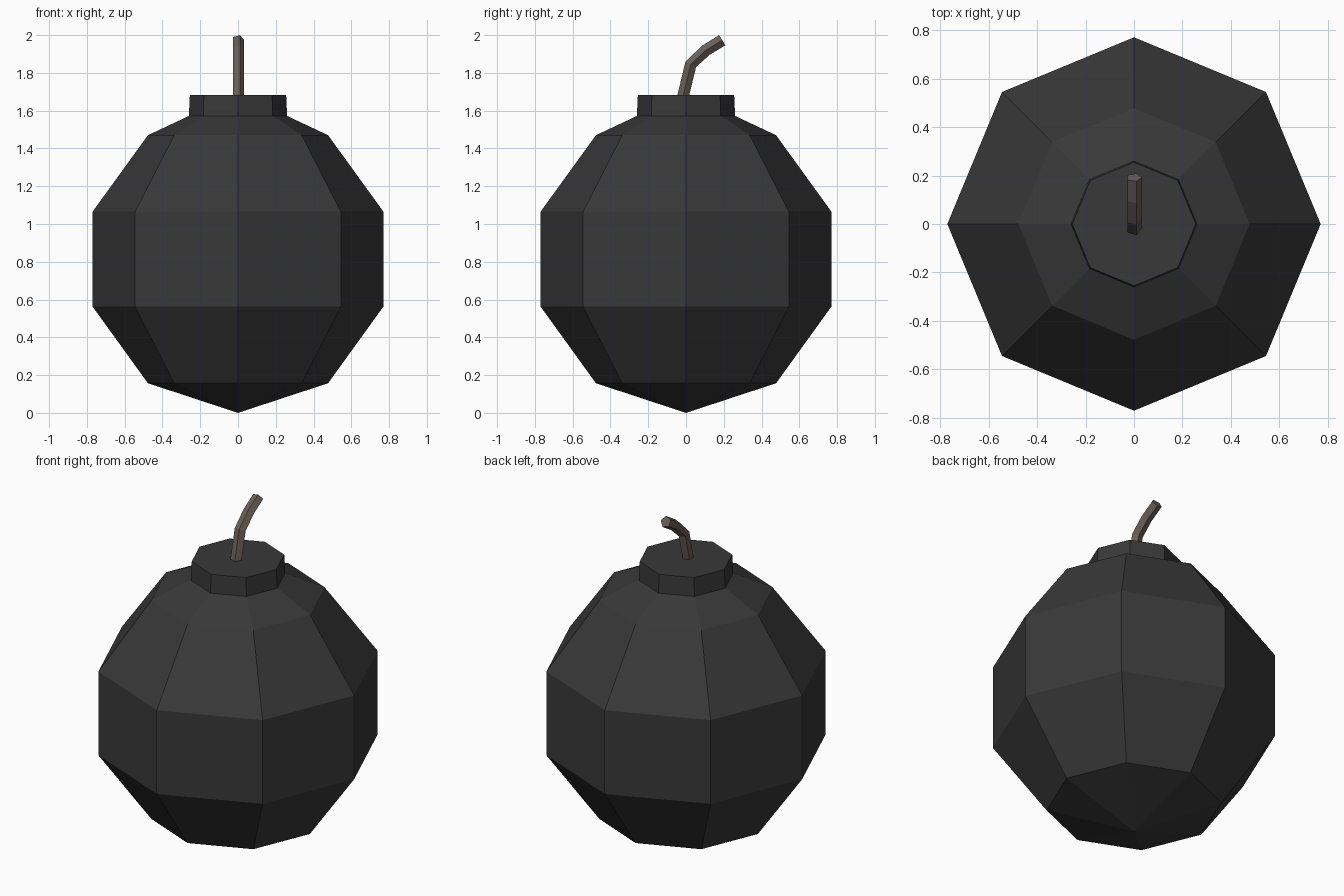
import bpy
import bmesh
from math import sin, cos, tau
from mathutils import Vector

if "Cube" in bpy.data.objects:
    bpy.data.objects.remove(bpy.data.objects["Cube"])


def material(name, rgb):
    m = bpy.data.materials.new(name)
    m.diffuse_color = (*rgb, 1)
    m.use_nodes = True
    m.node_tree.nodes["Principled BSDF"].inputs["Base Color"].default_value = m.diffuse_color
    return m


def skin(name, rings, mat, cap_start=False, cap_end=False):
    """Join successive rings of points; a one-point ring is a pole."""
    bm = bmesh.new()
    loops = [[bm.verts.new(p) for p in ring] for ring in rings]
    for a, b in zip(loops, loops[1:]):
        n = max(len(a), len(b))
        for i in range(n):
            j = (i + 1) % n
            if len(a) == 1:
                bm.faces.new((a[0], b[j], b[i]))
            else:
                bm.faces.new((a[i], a[j], b[j], b[i]))
    if cap_start:
        bm.faces.new(loops[0][::-1])
    if cap_end:
        bm.faces.new(loops[-1])
    bmesh.ops.recalc_face_normals(bm, faces=bm.faces)
    mesh = bpy.data.meshes.new(name)
    bm.to_mesh(mesh)
    bm.free()
    mesh.materials.append(mat)
    obj = bpy.data.objects.new(name, mesh)
    bpy.context.collection.objects.link(obj)
    return obj


def octagon(r, z):
    if r == 0:
        return [(0, 0, z)]
    return [(r * cos(tau * i / 8), r * sin(tau * i / 8), z) for i in range(8)]


iron = material("iron", (0.04, 0.04, 0.04))
cord = material("cord", (0.14, 0.115, 0.10))

# Eight-sided round shell, open under the neck
shell = [(0, 0), (0.477, 0.157), (0.77, 0.563), (0.77, 1.065),
         (0.477, 1.47), (0.26, 1.572)]
skin("shell", [octagon(r, z) for r, z in shell], iron)

# Neck cap
skin("neck_cap", [octagon(0.26, 1.572), octagon(0.255, 1.683)], iron,
     cap_end=True)

# Bent five-sided fuse swept along a path in the yz plane
path = [Vector((0, y, z)) for y, z in
        [(-0.017, 1.67), (0.025, 1.845), (0.105, 1.92), (0.192, 1.973)]]
rings = []
for k, p in enumerate(path):
    t = Vector((0, 0, 1)) if k == 0 else (
        path[min(k + 1, 3)] - path[k - 1]).normalized()
    side = Vector((1, 0, 0))
    n = t.cross(side)
    rings.append([p + 0.033 * (cos(tau * i / 5) * side + sin(tau * i / 5) * n)
                  for i in range(5)])
skin("fuse", rings, cord, cap_start=True, cap_end=True)
